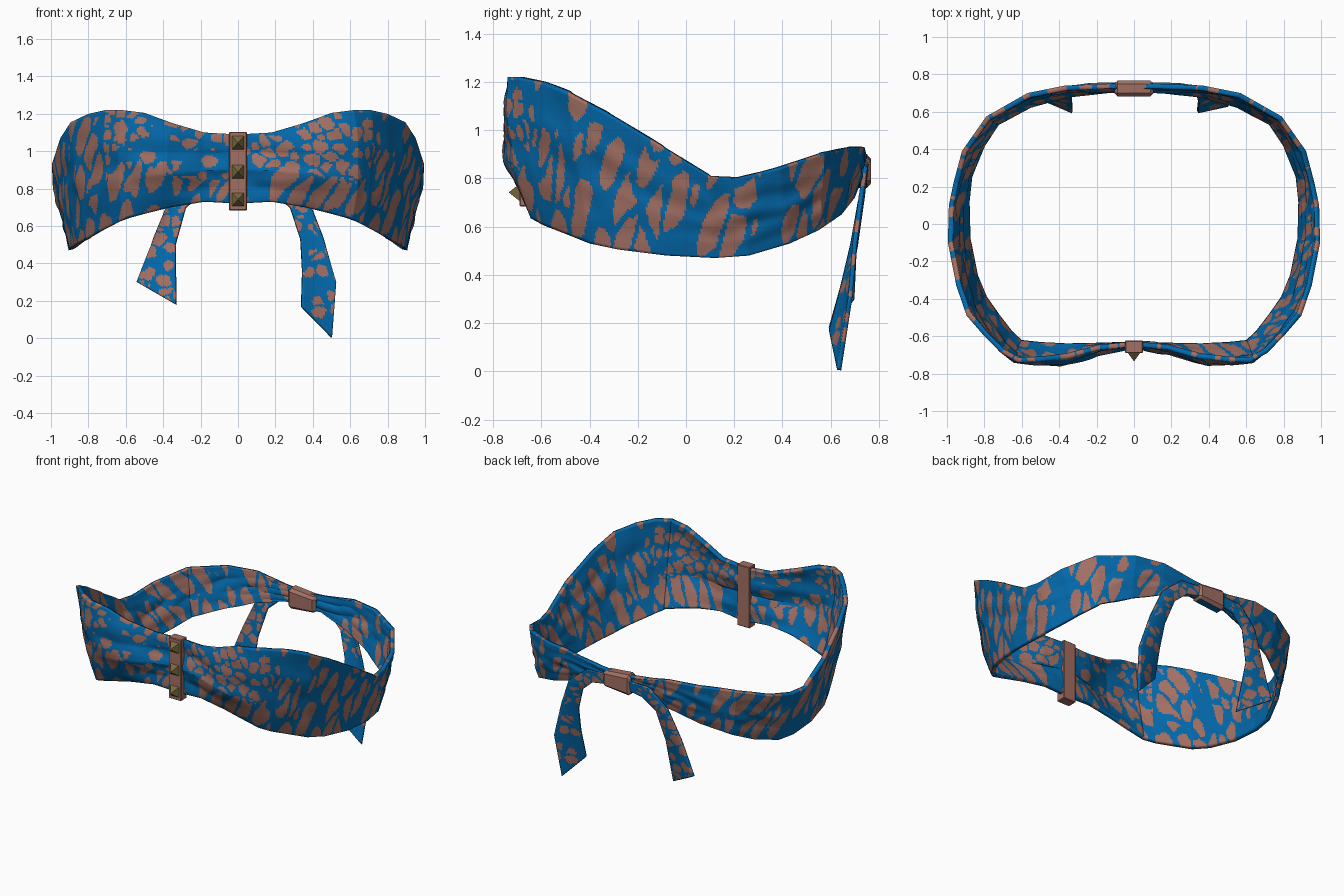
import bpy, bmesh, math
from mathutils import Vector, noise

if "Cube" in bpy.data.objects:
    bpy.data.objects.remove(bpy.data.objects["Cube"])


def material(name, rgb):
    m = bpy.data.materials.new(name)
    m.diffuse_color = (*rgb, 1)
    m.use_nodes = True
    m.node_tree.nodes["Principled BSDF"].inputs["Base Color"].default_value = m.diffuse_color
    return m


BLUE = material("blue cloth", (0.001, 0.14, 0.405))
BROWN = material("dusty brown", (0.36, 0.16, 0.125))
BRONZE = material("dark bronze", (0.20, 0.145, 0.045))


def spotted(u, z, small):
    """True where the printed cloth shows a brown blotch."""
    if small:
        p = Vector((u * 12, z * 13.5, 3.3))
        reach, gap = 0.50, 0.13
    else:
        p = Vector(((u - 0.38 * z) * 9.5, z * 4.3, 7.7))
        reach, gap = 0.54, 0.16
    p += 0.22 * noise.noise_vector(p * 1.5)
    d = noise.voronoi(p)[0]
    return d[0] < reach and d[1] - d[0] > gap


def finish(name, bm, mats):
    me = bpy.data.meshes.new(name)
    bm.to_mesh(me)
    bm.free()
    ob = bpy.data.objects.new(name, me)
    bpy.context.collection.objects.link(ob)
    for m in mats:
        me.materials.append(m)
    return ob


def ribbon(name, stations, rows, thickness, offset, cup=False, seed=0.0):
    """Loft a cloth strip through (lower point, upper point, bulge) stations."""
    st = [(Vector(a), Vector(b), c) for a, b, c in stations]
    mids = [(a + b) / 2 for a, b, c in st]
    lengths = [(q - p).length for p, q in zip(mids, mids[1:])]
    start = -sum(lengths) / 2
    cols = []
    for k, length in enumerate(lengths):
        n = max(2, math.ceil(length / 0.010))
        last = k == len(lengths) - 1
        for i in range(n + (1 if last else 0)):
            t = i / n
            cols.append((start + t * length, st[k][0].lerp(st[k + 1][0], t),
                         st[k][1].lerp(st[k + 1][1], t),
                         st[k][2] * (1 - t) + st[k + 1][2] * t))
        start += length
    bm = bmesh.new()
    grid = []
    for u, lo, hi, bulge in cols:
        col = []
        for j in range(rows + 1):
            v = j / rows
            p = lo.lerp(hi, v)
            out = Vector((p.x, p.y, 0)).normalized()
            push = bulge * 4 * v * (1 - v)
            if cup:
                # gathers fanning out from the front, plus soft creases
                fade = max(0, 1 - abs(u) / 0.7) * min(1, abs(u) / 0.12)
                wave = abs((v * 4 + abs(u) * 1.2) % 2 - 1) - 0.5
                push += 0.05 * fade * wave * math.sin(math.pi * v)
                push += 0.016 * math.sin(math.pi * v) * noise.noise(
                    Vector((u * 6, v * 5, 1)))
            col.append(bm.verts.new(p + out * push))
        grid.append(col)
    for i in range(len(grid) - 1):
        for j in range(rows):
            f = bm.faces.new((grid[i][j], grid[i + 1][j],
                              grid[i + 1][j + 1], grid[i][j + 1]))
            c = f.calc_center_median()
            # fine speckles on the upper cups and tails, long blotches elsewhere
            small = not cup or (abs(cols[i][0]) < 0.72 and
                                j / rows > 0.40 + 0.1 * math.sin(cols[i][0] * 9))
            along = cols[i][0] if cup else c.x
            f.material_index = int(spotted(along + seed, c.z, small))
    ob = finish(name, bm, (BLUE, BROWN))
    mod = ob.modifiers.new("cloth thickness", "SOLIDIFY")
    mod.thickness = thickness
    mod.offset = offset
    bpy.context.view_layer.objects.active = ob
    ob.select_set(True)
    bpy.ops.object.shade_smooth_by_angle(angle=math.radians(25))
    ob.select_set(False)
    return ob


# Wrap band: half of the loop from front centre to back centre, then mirrored
half = [
    ((0, -.655, .72), (0, -.655, 1.09), 0),
    ((.18, -.66, .73), (.18, -.67, 1.10), .025),
    ((.36, -.66, .70), (.35, -.715, 1.15), .08),
    ((.50, -.655, .665), (.50, -.735, 1.205), .065),
    ((.61, -.645, .635), (.62, -.74, 1.22), .04),
    ((.67, -.59, .605), (.71, -.69, 1.22), .03),
    ((.74, -.50, .57), (.80, -.60, 1.20), .02),
    ((.81, -.40, .53), (.895, -.49, 1.155), .01),
    ((.86, -.28, .505), (.95, -.33, 1.07), 0),
    ((.90, -.08, .48), (.995, -.10, .93), 0),
    ((.905, .12, .47), (.99, .10, .805), 0),
    ((.89, .26, .48), (.965, .22, .80), 0),
    ((.82, .43, .53), (.92, .39, .84), 0),
    ((.74, .55, .585), (.79, .575, .905), .01),
    ((.56, .645, .65), (.57, .70, .93), .01),
    ((.37, .70, .72), (.37, .74, .93), .005),
    ((.14, .725, .785), (.14, .75, .89), 0),
    ((0, .73, .79), (0, .75, .88), 0),
]


def flip(p):
    return (-p[0], p[1], p[2])


mirrored = [(flip(a), flip(b), c) for a, b, c in reversed(half[1:])]
ribbon("wrap_band", mirrored + half, 46, 0.027, -1, cup=True)

# Hanging tie tails
ribbon("tie_tail_right", [
    ((.05, .745, .80), (.06, .75, .86), 0),
    ((.19, .74, .775), (.24, .745, .85), 0),
    ((.28, .72, .70), (.38, .725, .73), .01),
    ((.335, .69, .53), (.455, .70, .54), .01),
    ((.345, .65, .36), (.525, .68, .30), .01),
    ((.34, .60, .17), (.50, .635, .005), 0)], 18, 0.018, 0, seed=2.0)
ribbon("tie_tail_left", [
    ((-.05, .745, .80), (-.06, .75, .86), 0),
    ((-.19, .74, .775), (-.24, .745, .85), 0),
    ((-.28, .72, .70), (-.37, .725, .73), .01),
    ((-.335, .69, .50), (-.45, .70, .54), .01),
    ((-.33, .60, .18), (-.54, .69, .30), 0)], 18, 0.018, 0, seed=5.0)


def box(name, centre, size, bevel, mats):
    bm = bmesh.new()
    bmesh.ops.create_cube(bm, size=1)
    for v in bm.verts:
        v.co = Vector([v.co[i] * size[i] + centre[i] for i in range(3)])
    bmesh.ops.bevel(bm, geom=bm.edges[:], offset=bevel, segments=1,
                    affect="EDGES")
    return finish(name, bm, mats)


# Back knot: brown wrap with blue cloth on its ends, tapering to one side
knot = box("back_knot", (0, .725, .83), (.21, .085, .125), .018, (BROWN, BLUE))
for v in knot.data.vertices:
    v.co.z = .83 + (v.co.z - .83) * (1 - 1.5 * v.co.x)
for f in knot.data.polygons:
    f.material_index = int(abs(f.normal.x) > 0.9 or f.normal.z < -0.9)

# Front strap gathering the cups
box("front_strap", (0, -.657, .894), (.096, .066, .42), .004, (BROWN,))

# Pyramid studs
for i, z in enumerate((1.045, .89, .742)):
    bm = bmesh.new()
    corners = [bm.verts.new((x * .034, -.687, z + s * .038))
               for x, s in ((-1, -1), (1, -1), (1, 1), (-1, 1))]
    tip = bm.verts.new((0, -.735, z))
    bm.faces.new(corners[::-1])
    for k in range(4):
        bm.faces.new((corners[k], corners[(k + 1) % 4], tip))
    bmesh.ops.recalc_face_normals(bm, faces=bm.faces[:])
    finish(f"pyramid_stud_{i + 1}", bm, (BRONZE,))
